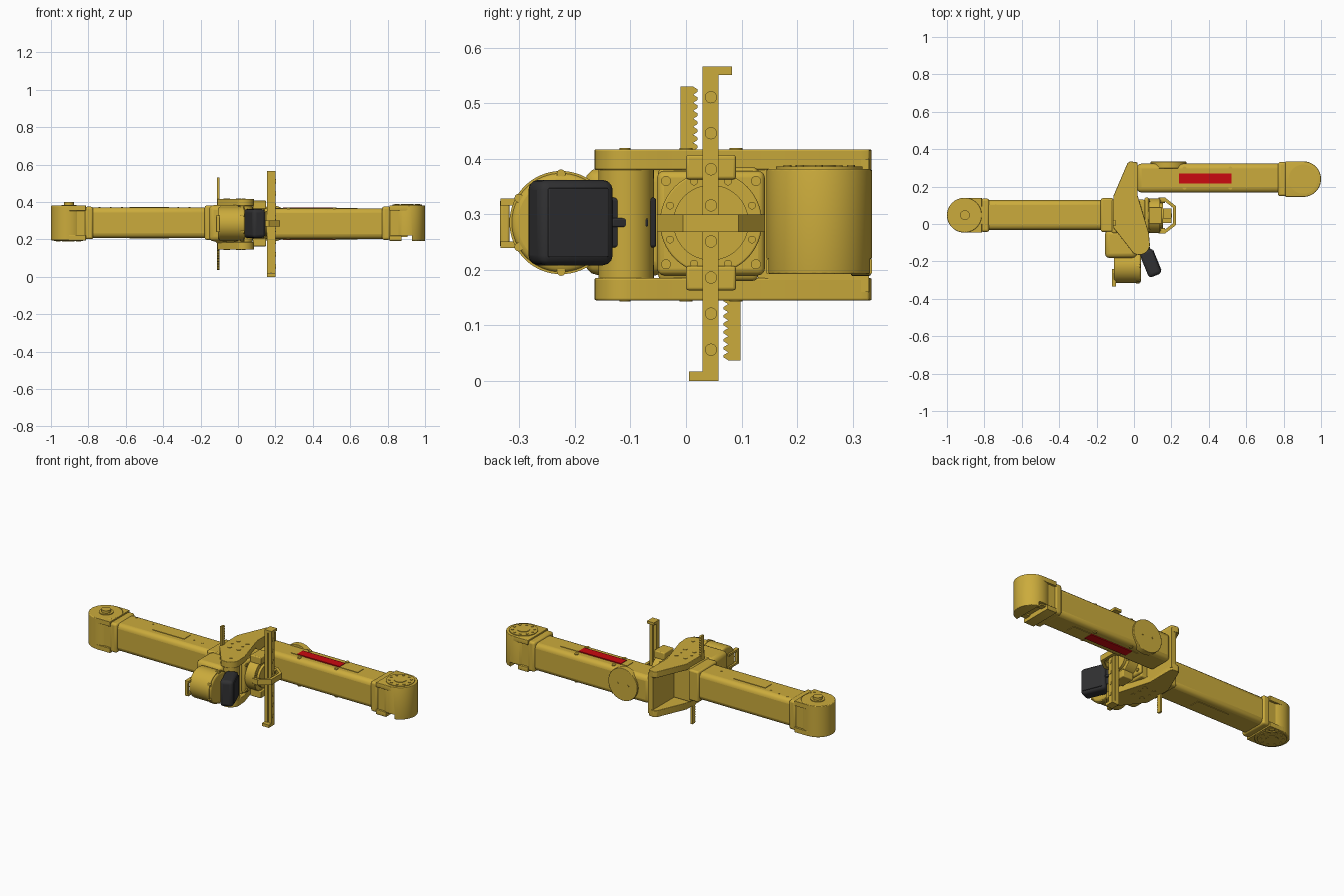
import bpy, bmesh, math
from mathutils import Matrix, Vector

if "Cube" in bpy.data.objects:
    bpy.data.objects.remove(bpy.data.objects["Cube"])


def material(name, rgb):
    m = bpy.data.materials.new(name)
    m.use_nodes = True
    m.diffuse_color = (*rgb, 1)
    m.node_tree.nodes["Principled BSDF"].inputs["Base Color"].default_value = (*rgb, 1)
    return m


YELLOW = material("golden yellow", (0.6, 0.41, 0.045))
RED = material("red", (0.6, 0.003, 0.005))
BLACK = material("charcoal", (0.03, 0.03, 0.032))
MID = 0.285
parts = []


def finish(name, bm, mat=YELLOW, bevel=0, segments=3):
    bmesh.ops.recalc_face_normals(bm, faces=bm.faces)
    me = bpy.data.meshes.new(name)
    bm.to_mesh(me)
    bm.free()
    me.materials.append(mat)
    ob = bpy.data.objects.new(name, me)
    bpy.context.collection.objects.link(ob)
    if bevel:
        mod = ob.modifiers.new("bevel", "BEVEL")
        mod.width, mod.segments = bevel, segments
        mod.limit_method = "ANGLE"
    parts.append(ob)
    return ob


def box(name, lo, hi, mat=YELLOW, bevel=0):
    lo, hi = Vector(lo), Vector(hi)
    bm = bmesh.new()
    bmesh.ops.create_cube(bm, size=1)
    bmesh.ops.scale(bm, vec=hi - lo, verts=bm.verts)
    bmesh.ops.translate(bm, vec=(lo + hi) / 2, verts=bm.verts)
    return finish(name, bm, mat, bevel)


def cyl(name, centre, r, depth, axis="z", r2=None, sides=48, mat=YELLOW, bevel=0):
    bm = bmesh.new()
    bmesh.ops.create_cone(bm, cap_ends=True, segments=sides, radius1=r,
                          radius2=r if r2 is None else r2, depth=depth)
    turn = {"x": Matrix.Rotation(math.pi / 2, 4, "Y"),
            "y": Matrix.Rotation(math.pi / 2, 4, "X"), "z": Matrix()}[axis]
    bmesh.ops.transform(bm, matrix=Matrix.Translation(centre) @ turn, verts=bm.verts)
    return finish(name, bm, mat, bevel)


def prism(name, pts, a, b, axis="z", bevel=0):
    """Extrude an outline: xy points along z, or yz points along x."""
    place = (lambda p, t: (p[0], p[1], t)) if axis == "z" else (lambda p, t: (t, p[0], p[1]))
    bm = bmesh.new()
    face = bm.faces.new([bm.verts.new(place(p, a)) for p in pts])
    ext = bmesh.ops.extrude_face_region(bm, geom=[face])
    step = Vector(place((0, 0), b - a))
    bmesh.ops.translate(bm, vec=step, verts=[v for v in ext["geom"] if isinstance(v, bmesh.types.BMVert)])
    return finish(name, bm, YELLOW, bevel)


def arc(cx, cy, r, a0, a1, n=16):
    return [(cx + r * math.cos(math.radians(a0 + (a1 - a0) * i / n)),
             cy + r * math.sin(math.radians(a0 + (a1 - a0) * i / n))) for i in range(n + 1)]


def ring(name, n, centre, radius, r, depth, axis="z", start=0):
    for i in range(n):
        t = start + math.tau * i / n
        u, v = radius * math.cos(t), radius * math.sin(t)
        off = (u, v, 0) if axis == "z" else (0, u, v)
        cyl(f"{name}_{i + 1}", Vector(centre) + Vector(off), r, depth, axis, sides=12)


def arm_joint(name, cx, cy, s, r, z0, z1, disc_z):
    """Rounded joint housing at an arm's outer end; s is the outward direction."""
    inner = cx - s * r
    made = [cyl(name + "_hub", (cx, cy, (z0 + z1) / 2), r, z1 - z0, sides=64, bevel=0.004)]
    outline = arc(cx, cy, r, -90 * s, 90 * s) + [(inner, cy + s * r), (inner, cy - s * r)]
    for label, a in (("lower", z0), ("upper", z1 - 0.028)):
        made.append(prism(f"{name}_{label}_cheek", outline, a, a + 0.028, bevel=0.003))
    for side in (-1, 1):
        y = cy + side * (r - 0.03)
        box(f"{name}_post_{side}", (min(cx, inner), y - 0.018, z0 + 0.02),
            (max(cx, inner), y + 0.018, z1 - 0.02))
    xs = sorted((inner + s * 0.005, inner - s * 0.04))
    box(name + "_collar", (xs[0], cy - r + 0.004, z0 + 0.006),
        (xs[1], cy + r - 0.004, z1 - 0.006), bevel=0.012)
    # Output flange with its bolt circle
    cyl(name + "_flange", (cx, cy, disc_z), 0.078, 0.006)
    cyl(name + "_flange_centre", (cx, cy, disc_z), 0.034, 0.012)
    ring(name + "_flange_bolt", 10, (cx, cy, disc_z), 0.06, 0.007, 0.012)
    return made


# Long arms and their end joints
box("right_arm_tube", (-0.80, -0.031, 0.208), (-0.12, 0.127, 0.371), bevel=0.026)
box("left_arm_tube", (0.015, 0.168, 0.203), (0.80, 0.323, 0.366), bevel=0.026)
arm_joint("right_joint", -0.907, 0.047, -1, 0.093, 0.195, 0.381, 0.194)
hubs = arm_joint("left_joint", 0.905, 0.24, 1, 0.095, 0.192, 0.382, 0.383)
cyl("right_joint_boss", (-0.904, 0.047, 0.388), 0.026, 0.024, sides=24)
cyl("right_joint_boss_base", (-0.904, 0.047, 0.382), 0.04, 0.006)

# Key slot across the underside of the left joint
cutter = box("slot_cutter", (0.875, 0.1, 0.15), (0.93, 0.4, 0.22))
parts.remove(cutter)
for ob in hubs:
    mod = ob.modifiers.new("slot", "BOOLEAN")
    mod.operation, mod.object, mod.solver = "DIFFERENCE", cutter, "EXACT"
    bpy.context.view_layer.objects.active = ob
    for m in [m.name for m in ob.modifiers]:
        bpy.ops.object.modifier_apply(modifier=m)
bpy.data.objects.remove(cutter)

# Panels and red stripes above and below the left arm
for label, z, out in (("top", 0.366, 1), ("bottom", 0.203, -1)):
    for kind, x0, x1, h, mat in (("panel", 0.2, 0.64, 0.003, YELLOW), ("stripe", 0.24, 0.52, 0.006, RED)):
        zs = sorted((z - out * 0.002, z + out * h))
        box(f"{label}_{kind}", (x0, 0.216, zs[0]), (x1, 0.27, zs[1]), mat)
    for x in (0.27, 0.515):
        for y in (0.195, 0.296):
            cyl(f"{label}_panel_screw", (x, y, z), 0.011, 0.008, sides=16)
for i in range(9):
    cyl(f"right_arm_rivet_{i + 1}", (-0.74 + i * 0.06, 0.1 - i * 0.008, 0.371), 0.005, 0.004, sides=10)
for z in (0.208, 0.371):
    box("right_arm_plate", (-0.58, 0.02, z - 0.003), (-0.37, 0.08, z + 0.003))
box("right_arm_flange", (-0.178, -0.042, 0.198), (-0.11, 0.138, 0.381), bevel=0.01)

# Round cover on the back of the left arm
cyl("back_cover", (0.185, 0.315, MID), 0.096, 0.036, "y", sides=64, bevel=0.003)
for x in (0.15, 0.22):
    cyl("back_cover_screw", (x, 0.333, MID), 0.006, 0.004, "y", sides=12)

# Central bracket: two shaped plates joined by a web
outline = ([(-0.035, 0.325), (-0.02, 0.335), (0.015, 0.33), (0.02, 0.315), (0.02, 0.15), (0.08, -0.05)]
           + arc(0.028, -0.108, 0.057, 15, -125, 12) + [(-0.09, -0.045), (-0.11, -0.02), (-0.11, 0.15)])
for label, z0, z1 in (("lower", 0.145, 0.185), ("upper", 0.38, 0.417)):
    prism(f"bracket_{label}_plate", outline, z0, z1, bevel=0.003)
box("bracket_web", (-0.012, 0.13, 0.16), (0.02, 0.33, 0.4))
for z in (0.145, 0.417):
    for x, y, r in ((-0.06, 0.09, 0.012), (0, 0.09, 0.012), (-0.07, 0.045, 0.007), (0, 0.045, 0.007),
                    (-0.055, 0, 0.012), (0.005, 0, 0.012), (0.03, -0.11, 0.01)):
        cyl("bracket_screw", (x, y, z), r, 0.005, sides=16)

# Gearbox held between the plates
box("gearbox", (-0.12, -0.05, 0.18), (0.06, 0.13, 0.385), bevel=0.01)
cyl("gearbox_column", (0.028, -0.108, MID), 0.05, 0.23)
box("gearbox_front", (-0.155, -0.182, 0.19), (0.015, -0.03, 0.383), bevel=0.025)

# Drive motor with its end handle
cyl("motor_housing", (-0.035, -0.225, MID), 0.09, 0.145, "x", sides=64, bevel=0.012)
cyl("motor_rim", (0.02, -0.225, MID), 0.093, 0.02, "x", sides=64)
ring("motor_bolt", 6, (0.025, -0.225, MID), 0.088, 0.008, 0.022, "x", math.pi / 2)
for z in (0.245, 0.322):
    box("motor_handle_end", (-0.118, -0.334, z - 0.006), (-0.095, -0.24, z + 0.006))
box("motor_handle_grip", (-0.118, -0.335, 0.24), (-0.098, -0.318, 0.327), bevel=0.004)

# Dark sensor box, angled, on its neck
sensor = [box("sensor_box", (-0.037, -0.073, -0.077), (0.037, 0.073, 0.077), BLACK, 0.018),
          box("sensor_face", (0.03, -0.058, -0.062), (0.04, 0.058, 0.062), BLACK, 0.002),
          box("sensor_neck", (-0.035, 0.06, -0.045), (0.02, 0.16, 0.045), BLACK, 0.005),
          box("sensor_neck_rib", (0.015, 0.07, -0.008), (0.028, 0.14, 0.008), BLACK, 0.003)]
for ob in sensor:
    ob.matrix_world = Matrix.Translation((0.088, -0.208, MID)) @ Matrix.Rotation(math.radians(22), 4, "Z")

# Gripper mount: square plate, round body and bolt circle
GY = 0.045
box("gripper_plate", (0.055, -0.052, 0.19), (0.08, 0.142, 0.378), bevel=0.012)
cyl("gripper_body", (0.105, GY, MID), 0.092, 0.07, "x", sides=64, bevel=0.003)
cyl("gripper_hub", (0.14, GY, MID), 0.068, 0.03, "x")
ring("gripper_bolt", 8, (0.14, GY, MID), 0.08, 0.007, 0.008, "x", math.pi / 8)
for y in (-0.036, 0.126):
    for z in (0.21, 0.36):
        cyl("plate_screw", (0.081, y, z), 0.009, 0.01, "x", sides=16)
for z in (0.185, 0.385):
    box("rail_guide", (0.08, 0.0, z - 0.022), (0.15, 0.09, z + 0.022), bevel=0.005)

# Bridge over the rails
bridge = [(0.13, -0.052), (0.165, -0.052), (0.225, -0.005), (0.225, 0.095), (0.165, 0.142), (0.13, 0.142),
          (0.13, 0.125), (0.16, 0.125), (0.208, 0.087), (0.208, 0.003), (0.16, -0.035), (0.13, -0.035)]
prism("rail_bridge", bridge, 0.268, 0.3)
for y in (-0.036, 0.126):
    cyl("bridge_screw", (0.155, y, 0.284), 0.014, 0.024, "x", sides=24)

# Two sliding rails with end stops and screws
box("inner_rail", (0.154, 0.03, 0.012), (0.175, 0.059, 0.566))
box("outer_rail", (0.179, 0.03, 0.0), (0.2, 0.059, 0.56))
box("rail_spacer", (0.17, 0.036, 0.02), (0.185, 0.053, 0.55))
box("top_stop", (0.154, 0.03, 0.551), (0.2, 0.083, 0.566))
box("bottom_stop", (0.154, 0.005, 0.0), (0.2, 0.059, 0.017))
for i in range(8):
    cyl(f"rail_screw_{i + 1}", (0.2, GY, 0.056 + i * 0.065), 0.011, 0.006, "x", sides=20)


# Toothed racks on either side of a pinion
def rack(name, back, face, z0, z1, n=18):
    root = face + (0.008 if back > face else -0.008)
    pitch = (z1 - z0) / n
    teeth = []
    for i in range(n):
        z = z0 + i * pitch
        teeth += [(root, z), (face, z + pitch * 0.35), (face, z + pitch * 0.65)]
    prism(name, [(back, z0)] + teeth + [(root, z1), (back, z1)], -0.111, -0.099, "x")


rack("upper_rack", -0.01, 0.021, 0.27, 0.53)
rack("lower_rack", 0.098, 0.068, 0.037, 0.297)
cyl("pinion", (-0.105, GY, MID), 0.025, 0.014, "x", sides=16)

# Smooth round surfaces, keep edges crisp
bpy.ops.object.select_all(action="DESELECT")
for ob in parts:
    ob.select_set(True)
bpy.context.view_layer.objects.active = parts[0]
bpy.ops.object.shade_smooth_by_angle(angle=math.radians(30))
